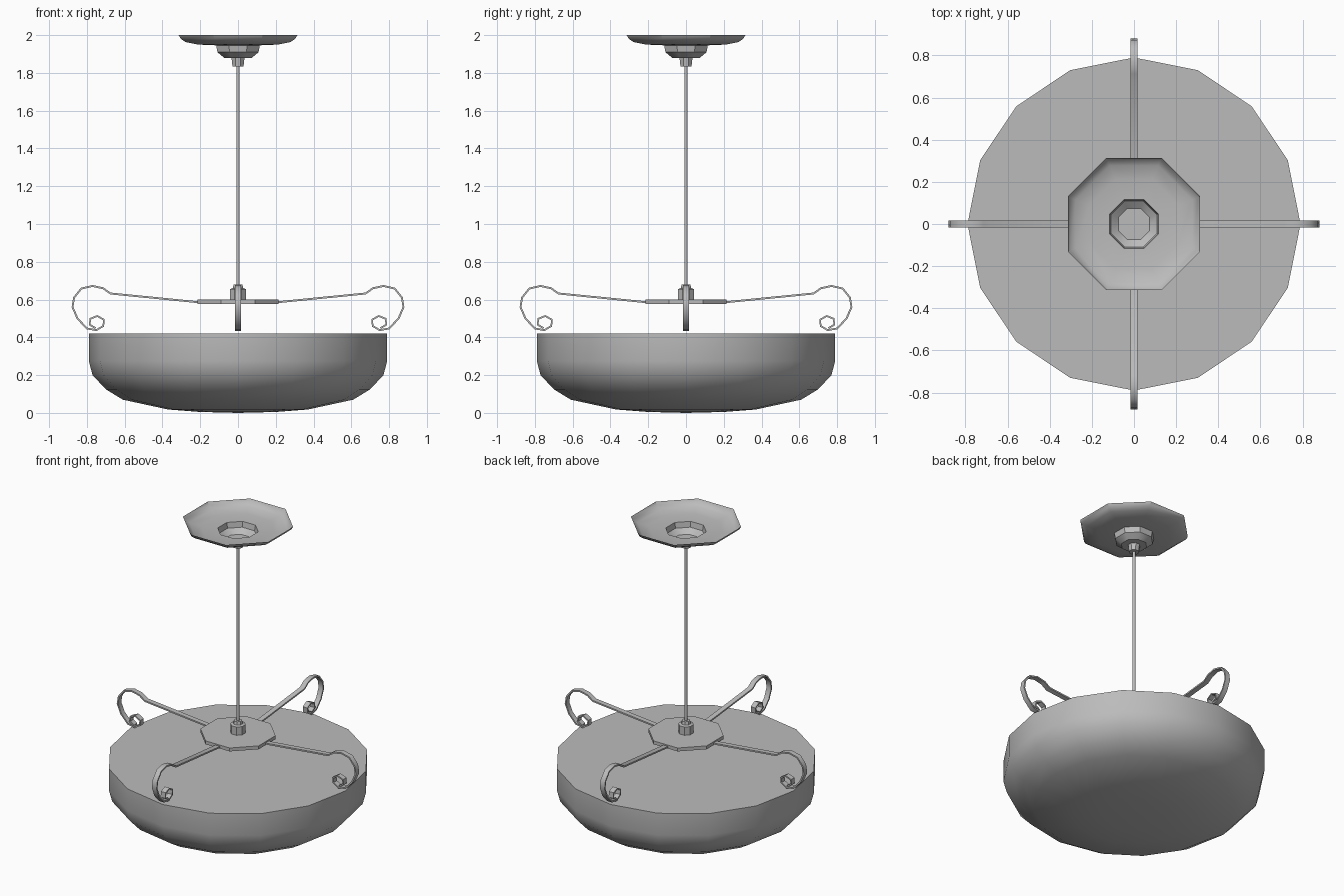
import bpy, bmesh, math
from mathutils import Matrix, Vector

if "Cube" in bpy.data.objects:
    bpy.data.objects.remove(bpy.data.objects["Cube"], do_unlink=True)

GREY = (0.5, 0.5, 0.5, 1.0)
grey = bpy.data.materials.new("plain_grey")
grey.use_nodes = True
grey.diffuse_color = GREY
grey.node_tree.nodes["Principled BSDF"].inputs["Base Color"].default_value = GREY


def finish(bm, name, angle):
    """Turn a bmesh into a shaded object with the shared material."""
    mesh = bpy.data.meshes.new(name)
    bm.to_mesh(mesh)
    bm.free()
    mesh.materials.append(grey)
    obj = bpy.data.objects.new(name, mesh)
    bpy.context.collection.objects.link(obj)
    bpy.ops.object.select_all(action="DESELECT")
    obj.select_set(True)
    bpy.context.view_layer.objects.active = obj
    bpy.ops.object.shade_smooth_by_angle(angle=math.radians(angle))
    return obj


def lathe(name, profile, sides, turn=0.0, angle=35):
    """Spin (radius, height) points around z; zero radius closes an end."""
    bm = bmesh.new()
    rings = []
    for r, z in profile:
        if r == 0:
            rings.append([bm.verts.new((0, 0, z))] * sides)
            continue
        steps = [turn + 2 * math.pi * i / sides for i in range(sides)]
        rings.append([bm.verts.new((r * math.cos(a), r * math.sin(a), z)) for a in steps])
    for low, high in zip(rings, rings[1:]):
        for i in range(sides):
            j = (i + 1) % sides
            corners = dict.fromkeys((low[i], low[j], high[j], high[i]))
            bm.faces.new(list(corners))
    bmesh.ops.recalc_face_normals(bm, faces=bm.faces)
    return finish(bm, name, angle)


def strap(name, path, width, thickness, turn):
    """Flat bar following an (x, z) path, turned around z."""
    bm = bmesh.new()
    rows = []
    for i, (x, z) in enumerate(path):
        ahead = Vector(path[min(i + 1, len(path) - 1)])
        behind = Vector(path[max(i - 1, 0)])
        t = (ahead - behind).normalized() * thickness / 2
        rows.append([bm.verts.new((x + s * -t.y, y, z + s * t.x))
                     for s, y in ((1, -width), (1, width), (-1, width), (-1, -width))])
    for a, b in zip(rows, rows[1:]):
        for i in range(4):
            j = (i + 1) % 4
            bm.faces.new((a[i], a[j], b[j], b[i]))
    bm.faces.new(rows[0])
    bm.faces.new(rows[-1])
    bmesh.ops.recalc_face_normals(bm, faces=bm.faces)
    bm.transform(Matrix.Rotation(turn, 4, "Z"))
    return finish(bm, name, 40)


EIGHTH = math.pi / 8

# Shallow bowl shade with a flat lid
lathe("bowl_shade", [(0, 0.0), (0.2, 0.005), (0.37, 0.018), (0.61, 0.07), (0.7, 0.125),
                     (0.77, 0.2), (0.79, 0.275), (0.79, 0.42), (0, 0.42)], 16)

# Ceiling dish, open on top, with its stepped cup
lathe("ceiling_canopy", [(0.125, 1.946), (0.23, 1.95), (0.3, 1.963),
                         (0.33, 1.982), (0.34, 2.0)], 8, EIGHTH)
lathe("canopy_cup", [(0, 1.88), (0.08, 1.88), (0.118, 1.91), (0.125, 1.946)], 8, EIGHTH)
lathe("canopy_collar", [(0, 1.835), (0.032, 1.835), (0.037, 1.88), (0, 1.88)], 8, EIGHTH)

# Hanging rod and hub
lathe("hanging_rod", [(0, 0.6), (0.009, 0.6), (0.009, 1.85), (0, 1.85)], 8, EIGHTH, 50)
lathe("hub_plate", [(0, 0.577), (0.232, 0.577), (0.232, 0.6), (0, 0.6)], 8, EIGHTH)
lathe("hub_nut", [(0, 0.6), (0.047, 0.6), (0.047, 0.655), (0.03, 0.66),
                  (0.025, 0.68), (0, 0.68)], 8, EIGHTH)

# Four scrolled arms
scroll = [(0.18, 0.583), (0.675, 0.632), (0.715, 0.66), (0.77, 0.672), (0.83, 0.658),
          (0.868, 0.61), (0.876, 0.56), (0.85, 0.5), (0.8, 0.447), (0.75, 0.438),
          (0.713, 0.46), (0.71, 0.493), (0.745, 0.513), (0.782, 0.498),
          (0.785, 0.467), (0.755, 0.449)]
for k, side in enumerate(("left", "back", "right", "front")):
    strap(side + "_arm", scroll, 0.017, 0.01, k * math.pi / 2)
